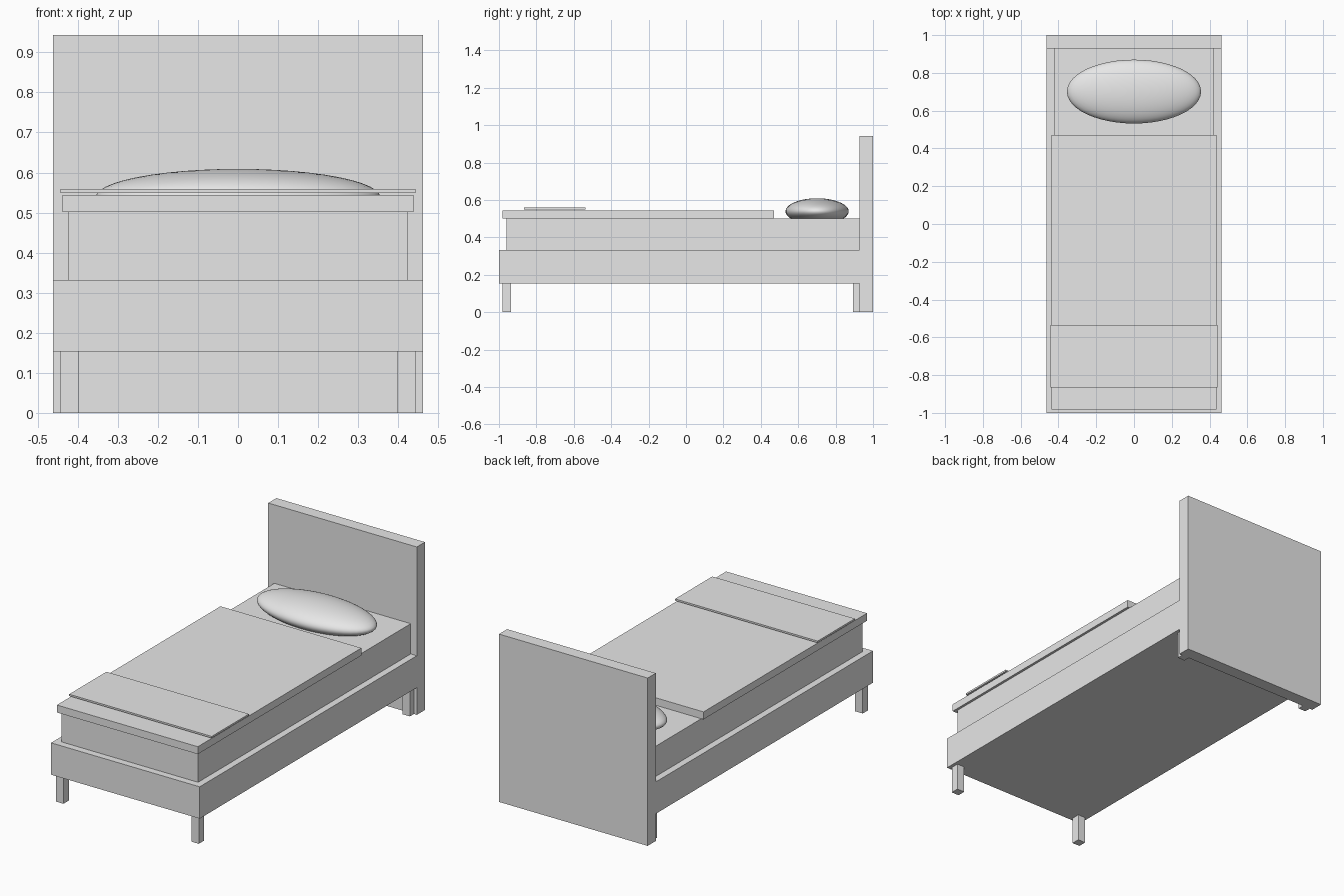
import bpy

if "Cube" in bpy.data.objects:
    bpy.data.objects.remove(bpy.data.objects["Cube"])

grey = bpy.data.materials.new("plain_grey")
grey.diffuse_color = (0.8, 0.8, 0.8, 1)
grey.use_nodes = True
grey.node_tree.nodes["Principled BSDF"].inputs["Base Color"].default_value = grey.diffuse_color


def box(name, x0, x1, y0, y1, z0, z1):
    """Axis-aligned box between two corners."""
    bpy.ops.mesh.primitive_cube_add(size=1)
    ob = bpy.context.object
    ob.name = name
    for v in ob.data.vertices:
        v.co.x = x1 if v.co.x > 0 else x0
        v.co.y = y1 if v.co.y > 0 else y0
        v.co.z = z1 if v.co.z > 0 else z0
    ob.data.materials.append(grey)
    return ob


# Bed base and headboard
box("headboard", -0.462, 0.462, 0.928, 1.0, 0.0, 0.943)
box("bed_frame", -0.462, 0.462, -1.0, 0.928, 0.153, 0.332)

# Four legs
for side, sx in (("left", -1), ("right", 1)):
    for end, y in (("front", -0.982), ("back", 0.892)):
        xs = sorted((sx * 0.397, sx * 0.444))
        box(f"{end}_{side}_leg", xs[0], xs[1], y, y + 0.047, 0.0, 0.153)

# Mattress, blanket and the folded throw across the foot end
box("mattress", -0.424, 0.424, -0.96, 0.928, 0.332, 0.502)
box("blanket", -0.438, 0.438, -0.982, 0.47, 0.502, 0.544)
box("throw", -0.443, 0.443, -0.866, -0.536, 0.549, 0.559)

# Pillow: a flattened ellipsoid sunk slightly into the mattress
bpy.ops.mesh.primitive_uv_sphere_add(segments=48, ring_count=24, radius=1,
                                     location=(0, 0.701, 0.539))
pillow = bpy.context.object
pillow.name = "pillow"
pillow.scale = (0.355, 0.169, 0.07)
bpy.ops.object.transform_apply(location=False, rotation=False, scale=True)
bpy.ops.object.shade_smooth()
pillow.data.materials.append(grey)
